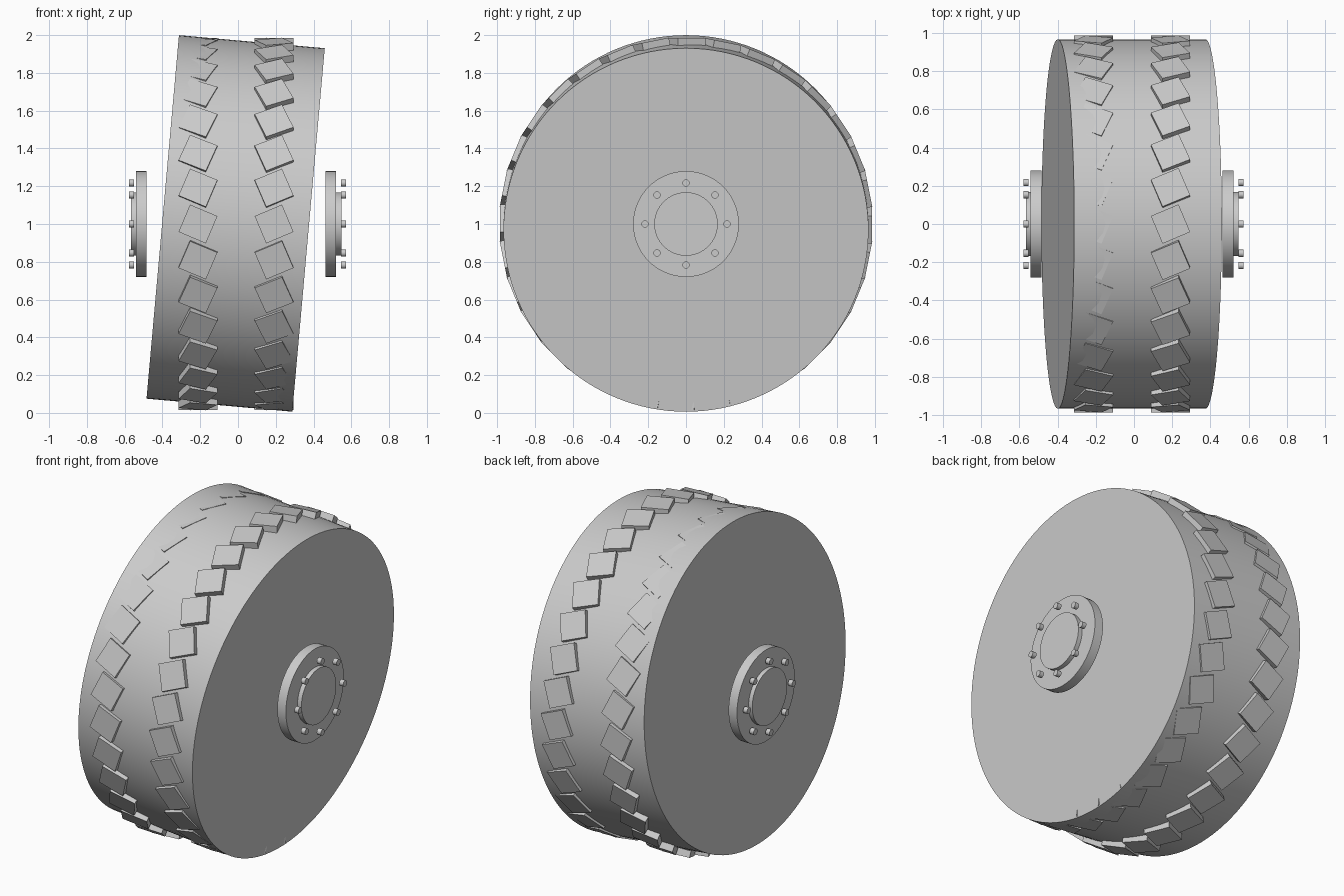
import bpy
from math import radians, pi, sin, cos
from mathutils import Matrix, Vector

cube = bpy.data.objects.get("Cube")
if cube:
    bpy.data.objects.remove(cube, do_unlink=True)

GREY = (0.6, 0.6, 0.6, 1)
grey = bpy.data.materials.new("plain grey")
grey.use_nodes = True
grey.diffuse_color = GREY
grey.node_tree.nodes["Principled BSDF"].inputs["Base Color"].default_value = GREY


def finish(obj, name, smooth=False):
    obj.name = name
    obj.data.materials.append(grey)
    if smooth:
        bpy.ops.object.shade_smooth_by_angle(angle=radians(35))
    return obj


def disc(name, x0, x1, radius, y=0, z=1, sides=64, tilt=0):
    """Cylinder lying along x, from x0 to x1."""
    bpy.ops.mesh.primitive_cylinder_add(
        vertices=sides, radius=radius, depth=abs(x1 - x0),
        location=((x0 + x1) / 2, y, z), rotation=(0, pi / 2 + tilt, 0))
    return finish(bpy.context.object, name, True)


# Tilted tyre drum
disc("tyre", -0.40, 0.375, 0.966, z=1.003, sides=128, tilt=radians(5.1))

# Hub on each side: flange, raised centre and ring of bolts
hubs = {"right": (-0.484, -0.541, -0.566, -0.551, -0.578),
        "left": (0.462, 0.52, 0.547, 0.546, 0.573)}
for side, (inner, face, centre, bolt_in, bolt_out) in hubs.items():
    disc("hub_flange_" + side, inner, face, 0.28)
    disc("hub_centre_" + side, face, centre, 0.168)
    for i in range(8):
        a = i * pi / 4
        disc(f"hub_bolt_{side}_{i + 1}", bolt_in, bolt_out, 0.019,
             0.217 * cos(a), 1 + 0.217 * sin(a), 16)

# Two upright rings of tread blocks, twisted in opposite directions
BLOCKS = 32
for side, x, twist in (("right", -0.212, -0.4), ("left", 0.191, 0.4)):
    for i in range(BLOCKS):
        bpy.ops.mesh.primitive_cube_add(size=1)
        block = finish(bpy.context.object, f"tread_block_{side}_{i + 1}")
        block.matrix_world = (
            Matrix.Translation(Vector((x, 0, 1)))
            @ Matrix.Rotation(2 * pi * i / BLOCKS, 4, 'X')
            @ Matrix.Translation(Vector((0, 0, 0.965)))
            @ Matrix.Rotation(twist, 4, 'Z')
            @ Matrix.Diagonal((0.157, 0.157, 0.04, 1)))
